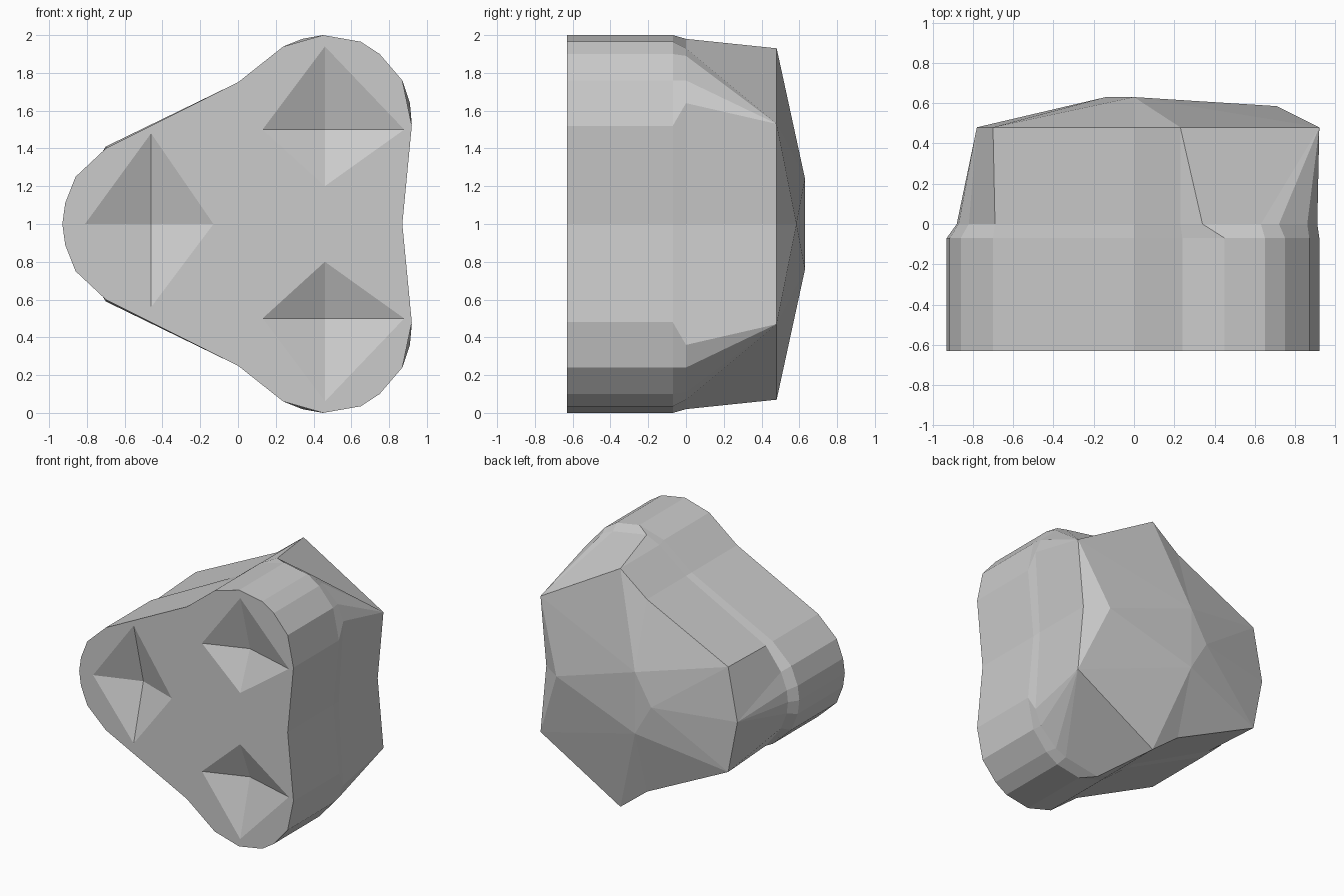
import bpy, bmesh

if "Cube" in bpy.data.objects:
    bpy.data.objects.remove(bpy.data.objects["Cube"])

# Upper half outlines (x, z), left tip to right notch; lower half is mirrored about z = 1
FRONT = [(-.93, 1), (-.915, 1.11), (-.86, 1.25), (-.7, 1.4), (0, 1.75), (.24, 1.94), (.45, 2),
         (.65, 1.965), (.75, 1.9), (.87, 1.76), (.92, 1.52), (.87, 1)]
SEAM = [(-.88, 1), (-.87, 1.09), (-.82, 1.22), (-.69, 1.39), (0, 1.75), (.23, 1.93), (.34, 1.98),
        (.63, 1.93), (.72, 1.89), (.86, 1.76), (.91, 1.64), (.87, 1)]
BACK = [(-.78, 1), (-.7, 1.41), (0, 1.75), (.23, 1.93), (.92, 1.53), (.87, 1)]
# Which back corner each seam point runs to
LINK = [0, 0, 0, 1, 2, 3, 3, 4, 4, 4, 4, 5]


def new_object(name, bm):
    bmesh.ops.remove_doubles(bm, verts=bm.verts, dist=.0005)
    bmesh.ops.recalc_face_normals(bm, faces=bm.faces)
    me = bpy.data.meshes.new(name)
    bm.to_mesh(me)
    bm.free()
    ob = bpy.data.objects.new(name, me)
    bpy.context.collection.objects.link(ob)
    return ob


def half_body(bm, s):
    def ring(points, y):
        return [bm.verts.new((x, y, 1 + s * (z - 1))) for x, z in points]

    def face(*verts):
        verts = list(dict.fromkeys(verts))
        if len(verts) > 2:
            bm.faces.new(verts)

    front, rim = ring(FRONT, -.63), ring(FRONT, -.07)
    seam, back = ring(SEAM, 0), ring(BACK, .48)
    face(*front)
    # Side walls
    linked = [back[i] for i in LINK]
    for a, b in ((front, rim), (rim, seam), (seam, linked)):
        for i in range(len(a) - 1):
            face(a[i], a[i + 1], b[i + 1], b[i])
    # Faceted back cap
    peak, left, mid = ring([(0, 1.24), (-.14, 1), (0, 1)], .63)
    right, = ring([(.71, 1)], .585)
    r = back
    for tri in ((left, r[0], r[1]), (left, r[1], peak), (peak, r[1], r[2]), (peak, r[2], r[3]),
                (peak, r[3], r[4]), (peak, r[4], right), (right, r[4], r[5]),
                (peak, right, mid), (peak, mid, left)):
        face(*tri)


# Body: both mirrored halves welded together
bm = bmesh.new()
half_body(bm, 1)
half_body(bm, -1)
body = new_object("rounded_three_lobed_body", bm)

# Shallow pyramid dents in the front: centre x, z, then reach left, right, up, down
for x, z, l, r, u, d in ((-.46, 1, .35, .33, .48, .44),
                         (.46, 1.5, .33, .42, .44, .3),
                         (.46, .5, .33, .42, .3, .44)):
    bm = bmesh.new()
    rim = [bm.verts.new((x + a, -.63, z + b)) for a, b in ((-l, 0), (0, u), (r, 0), (0, -d))]
    for y in (-.8, -.51):
        tip = bm.verts.new((x, y, z))
        for i in range(4):
            bm.faces.new((rim[i], rim[(i + 1) % 4], tip))
    cutter = new_object("dent_cutter", bm)
    cutter.hide_render = True
    cutter.hide_set(True)
    mod = body.modifiers.new("dent", 'BOOLEAN')
    mod.operation = 'DIFFERENCE'
    mod.solver = 'EXACT'
    mod.object = cutter
